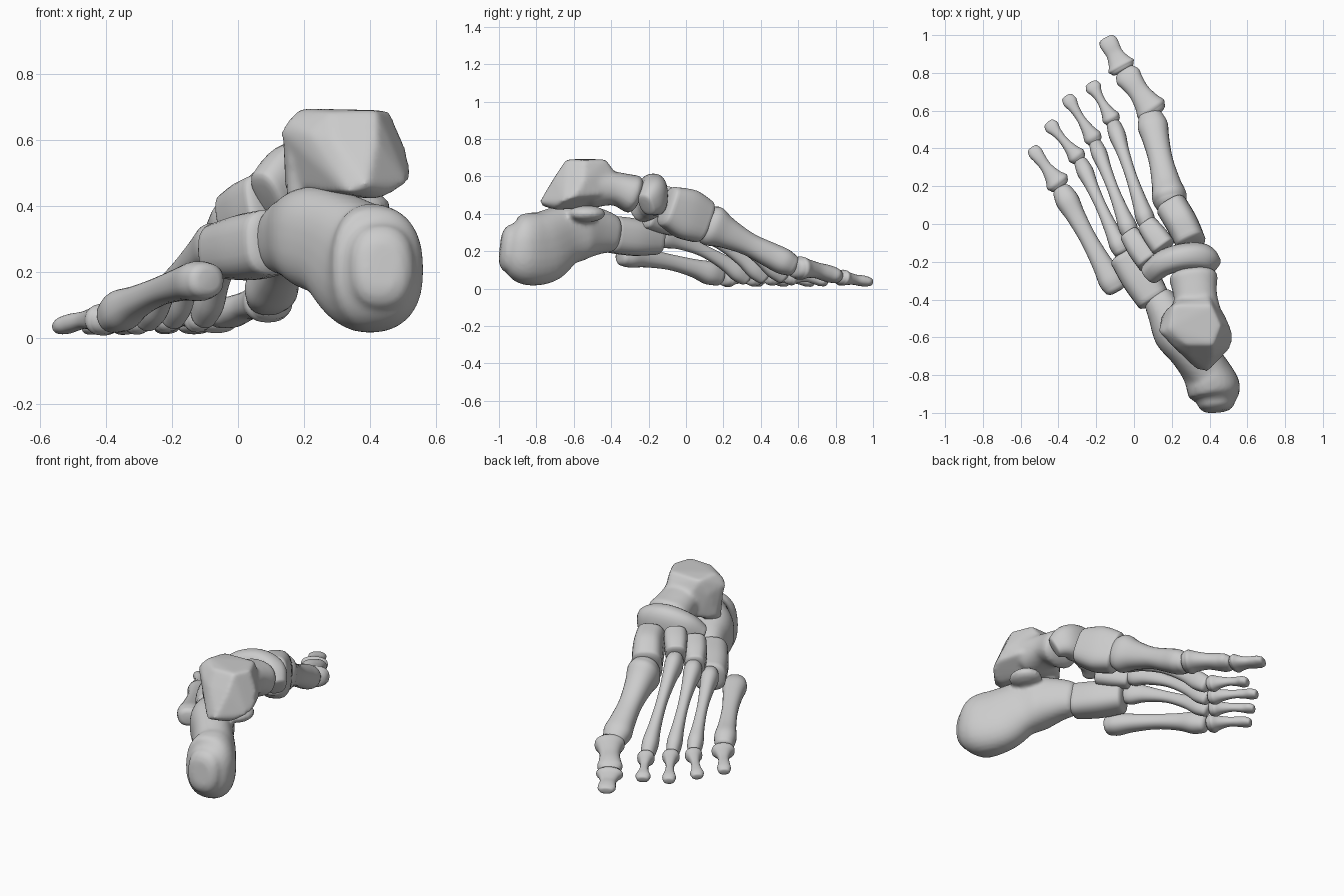
import bpy, bmesh
from math import cos, sin, pi, copysign
from mathutils import Vector, Matrix

if "Cube" in bpy.data.objects:
    bpy.data.objects.remove(bpy.data.objects["Cube"])

UP = Vector((0, 0, 1))


def catmull(a, b, c, d, t):
    return [0.5 * (2 * q + (r - p) * t + (2 * p - 5 * q + 4 * r - s) * t * t
                   + (3 * q - p - 3 * r + s) * t ** 3) for p, q, r, s in zip(a, b, c, d)]


def loft(bm, sections, power=2.4, sides=28, steps=5, dome=0.35):
    """Skin smooth rings through sections (x, y, z, half width, half height)."""
    s = [sections[0]] + list(sections) + [sections[-1]]
    path = []
    for i in range(1, len(s) - 2):
        path += [catmull(*s[i - 1:i + 3], k / steps) for k in range(steps)]
    path.append(list(sections[-1]))
    pts = [Vector(p[:3]) for p in path]
    frames = []
    for i, p in enumerate(path):
        t = (pts[min(i + 1, len(pts) - 1)] - pts[max(i - 1, 0)]).normalized()
        frames.append((pts[i], t, p[3], p[4]))
    # rounded ends
    def cap(f, sign):
        c, t, w, h = f
        r = min(w, h) * dome
        return [(c + t * sign * r * sin(a), t, w * (0.35 + 0.65 * cos(a)), h * (0.35 + 0.65 * cos(a)))
                for a in (0.45, 0.9, 1.3)]
    frames = cap(frames[0], -1)[::-1] + frames + cap(frames[-1], 1)
    rings = []
    for c, t, w, h in frames:
        side = t.cross(UP).normalized()
        up = side.cross(t)
        ring = []
        for k in range(sides):
            a = 2 * pi * k / sides
            u, v = cos(a), sin(a)
            u = copysign(abs(u) ** (2 / power), u)
            v = copysign(abs(v) ** (2 / power), v)
            ring.append(bm.verts.new(c + side * u * w + up * v * h))
        rings.append(ring)
    for r0, r1 in zip(rings, rings[1:]):
        for k in range(sides):
            j = (k + 1) % sides
            bm.faces.new((r0[k], r0[j], r1[j], r1[k]))
    for ring in (rings[0], rings[-1]):
        mid = bm.verts.new(sum((v.co for v in ring), Vector()) / sides)
        for k in range(sides):
            bm.faces.new((ring[k], ring[(k + 1) % sides], mid))


def hull(bm, points):
    vs = [bm.verts.new(p) for p in points]
    res = bmesh.ops.convex_hull(bm, input=vs)
    bmesh.ops.delete(bm, geom=[v for v in res["geom_interior"] if isinstance(v, bmesh.types.BMVert)],
                     context='VERTS')


def ball(bm, centre, radii):
    m = Matrix.Translation(centre) @ Matrix.Diagonal((*radii, 1))
    bmesh.ops.create_uvsphere(bm, u_segments=24, v_segments=16, radius=1, matrix=m)


def finish(name, bm, fuse=0):
    bmesh.ops.recalc_face_normals(bm, faces=bm.faces)
    me = bpy.data.meshes.new(name)
    bm.to_mesh(me)
    bm.free()
    ob = bpy.data.objects.new(name, me)
    bpy.context.collection.objects.link(ob)
    for p in me.polygons:
        p.use_smooth = True
    if fuse:
        r = ob.modifiers.new("fuse", 'REMESH')
        r.mode, r.voxel_size, r.use_smooth_shade = 'VOXEL', 0.012, True
        s = ob.modifiers.new("soften", 'SMOOTH')
        s.factor, s.iterations = 0.5, fuse
    return ob


def block(name, sections, power=3.0):
    bm = bmesh.new()
    loft(bm, sections, power, dome=0.25)
    finish(name, bm)


def long_bone(name, a, b, base, shaft, head, bow=0.0):
    """Flared base, thin shaft, knobbed head; sizes are (half width, half height)."""
    a, b = Vector(a), Vector(b)
    sections = []
    for t, kb, ks, kh in ((0, .9, 0, 0), (.08, 1, 0, 0), (.24, .45, .55, 0), (.5, 0, 1, 0),
                          (.74, 0, .85, .2), (.9, 0, 0, 1), (1, 0, 0, .85)):
        p = a.lerp(b, t) + UP * bow * 4 * t * (1 - t)
        w, h = (kb * base[i] + ks * shaft[i] + kh * head[i] for i in (0, 1))
        sections.append((*p, w, h))
    bm = bmesh.new()
    loft(bm, sections, 2.3, dome=0.5)
    finish(name, bm)


# heel bone with its inner shelf
bm = bmesh.new()
loft(bm, [(.435, -.945, .215, .10, .13), (.425, -.88, .21, .14, .185), (.375, -.77, .22, .125, .195),
          (.295, -.665, .28, .115, .165), (.225, -.57, .305, .125, .155),
          (.17, -.47, .305, .10, .125), (.135, -.405, .295, .085, .105)], 2.4, dome=0.5)
ball(bm, (.37, -.53, .40), (.09, .10, .045))
finish("heel_bone", bm, 6)

# ankle bone: pulley-shaped body, neck and head
bm = bmesh.new()
hull(bm, [(.155, -.58, .66), (.185, -.55, .695), (.21, -.43, .685), (.24, -.395, .62), (.40, -.385, .63),
          (.41, -.43, .69), (.46, -.54, .685), (.42, -.64, .69), (.28, -.64, .685), (.21, -.65, .62),
          (.42, -.70, .60), (.29, -.70, .60), (.39, -.785, .46), (.33, -.77, .44),
          (.51, -.55, .57), (.525, -.60, .49), (.515, -.65, .47), (.47, -.69, .44),
          (.13, -.57, .63), (.165, -.46, .60), (.14, -.50, .45), (.47, -.46, .50),
          (.21, -.42, .46), (.33, -.48, .43), (.42, -.70, .42)])
hull(bm, [(.15, -.58, .55), (.15, -.48, .55), (.145, -.54, .40), (.18, -.57, .375), (.21, -.47, .39), (.3, -.55, .5)])
loft(bm, [(.34, -.5, .54, .13, .11), (.325, -.38, .535, .115, .09), (.315, -.285, .505, .13, .105)],
     2.3, dome=0.4)
finish("ankle_bone", bm, 9)

# boat-shaped midfoot bone
block("navicular_bone", [(.095, -.255, .43, .06, .085), (.16, -.205, .475, .068, .11),
                         (.26, -.175, .505, .072, .11), (.36, -.175, .485, .072, .10),
                         (.415, -.21, .45, .05, .065)], 2.5)

# wedge bones and cube bone
block("inner_wedge_bone", [(.30, -.095, .44, .08, .11), (.255, 0, .40, .085, .135), (.205, .085, .36, .085, .12)])
block("middle_wedge_bone", [(.155, -.12, .465, .066, .085), (.115, -.065, .45, .064, .08),
                            (.075, -.01, .425, .056, .075)])
block("outer_wedge_bone", [(.08, -.20, .41, .066, .09), (.03, -.13, .385, .066, .09),
                           (-.02, -.06, .36, .054, .08)])
block("cube_bone", [(.10, -.395, .29, .09, .10), (.03, -.28, .275, .10, .10), (-.045, -.165, .265, .09, .085)], 2.7)

# metatarsals, inner to outer: base point, head point, base / shaft / head sizes, bow
metatarsals = [
    ((.195, .11, .35), (.09, .56, .125), (.092, .11), (.064, .062), (.08, .07), .0),
    ((.07, .0, .40), (-.105, .52, .07), (.05, .07), (.03, .035), (.045, .055), .03),
    ((-.02, -.05, .36), (-.20, .415, .065), (.05, .065), (.03, .033), (.042, .052), .03),
    ((-.065, -.145, .29), (-.278, .32, .06), (.05, .065), (.03, .033), (.044, .052), .03),
    ((-.10, -.335, .175), (-.378, .17, .067), (.068, .06), (.045, .042), (.062, .062), .02),
]
# first toe segments
toes = [
    ((.10, .595, .11), (-.045, .80, .065), (.084, .062), (.056, .042), (.07, .043), .01),
    ((-.115, .55, .065), (-.224, .738, .035), (.048, .048), (.023, .024), (.042, .028), .01),
    ((-.21, .445, .06), (-.352, .668, .033), (.048, .045), (.023, .024), (.038, .028), .01),
    ((-.295, .35, .055), (-.448, .53, .032), (.048, .045), (.023, .024), (.038, .026), .01),
    ((-.398, .21, .055), (-.535, .395, .034), (.064, .048), (.030, .026), (.038, .027), .01),
]
for i, (m, t) in enumerate(zip(metatarsals, toes), 1):
    long_bone(f"metatarsal_{i}", *m)
    long_bone(f"toe_segment_{i}", *t)
long_bone("big_toe_tip", (-.062, .825, .06), (-.144, .977, .036), (.075, .043), (.045, .028), (.05, .027))
